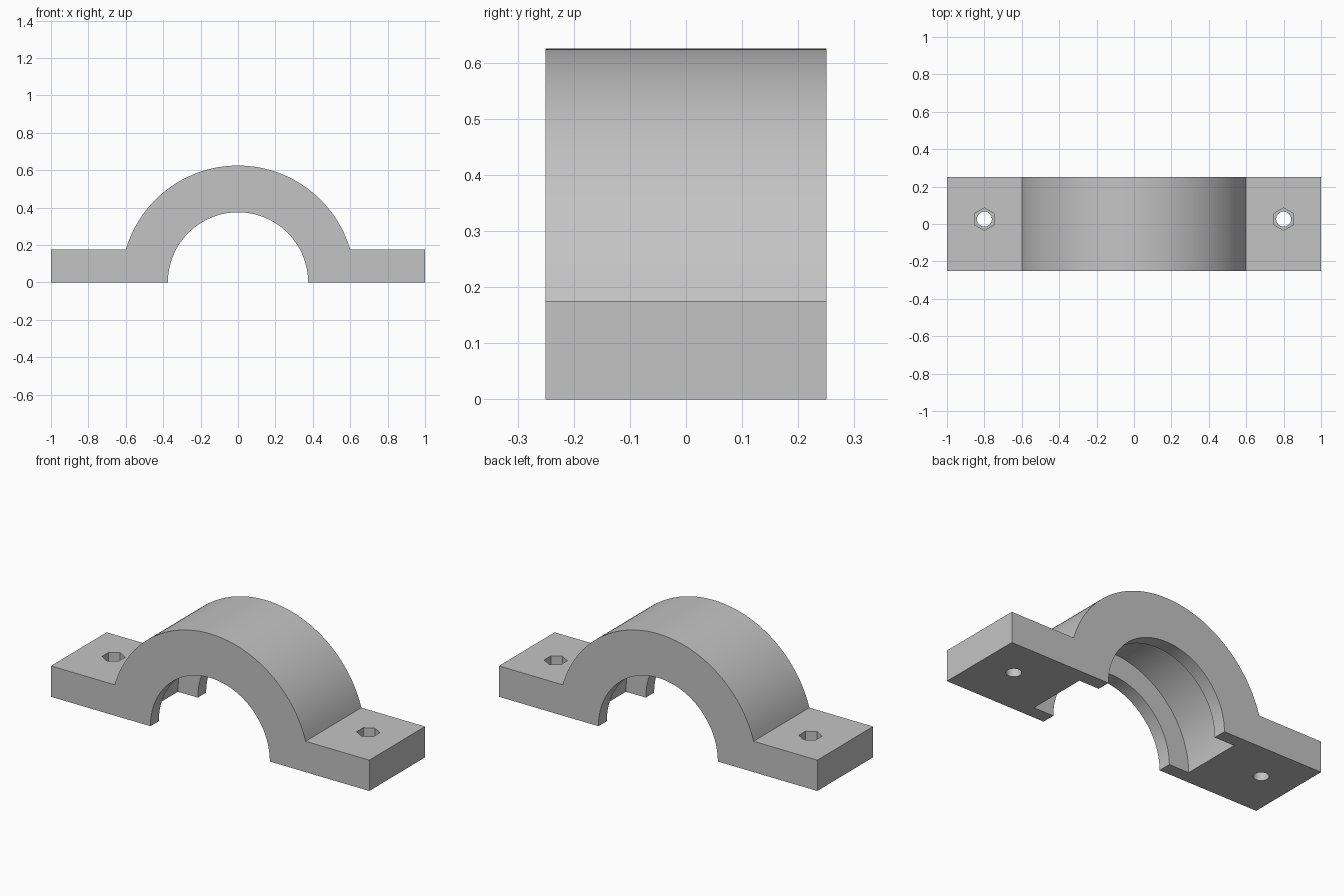
import bpy
import bmesh
import math

cube = bpy.data.objects.get("Cube")
if cube:
    bpy.data.objects.remove(cube, do_unlink=True)

# Main sizes
OUTER, BORE, GROOVE = 0.625, 0.375, 0.5
HALF_DEPTH, LIP = 0.25, 0.075
FLANGE = 0.175
HOLE_X, HOLE_Y = 0.8, 0.026
SEGMENTS = 72

grey = bpy.data.materials.new("plain grey")
grey.use_nodes = True
colour = (0.55, 0.55, 0.55, 1)
grey.diffuse_color = colour
grey.node_tree.nodes["Principled BSDF"].inputs["Base Color"].default_value = colour


def arc(radius, start, end):
    """Points of an arc in the XZ plane."""
    steps = [start + (end - start) * i / SEGMENTS for i in range(SEGMENTS + 1)]
    return [(radius * math.cos(a), radius * math.sin(a)) for a in steps]


def cut(target, name, radius, depth, location, sides, rotation=(0, 0, 0)):
    """Subtract a prism from the target, then remove the cutter."""
    bpy.ops.mesh.primitive_cylinder_add(vertices=sides, radius=radius, depth=depth,
                                        location=location, rotation=rotation)
    cutter = bpy.context.object
    cutter.name = name
    cutter.hide_render = True
    cutter.data.materials.append(grey)
    mod = target.modifiers.new(name, 'BOOLEAN')
    mod.operation = 'DIFFERENCE'
    mod.solver = 'EXACT'
    mod.object = cutter
    bpy.ops.object.select_all(action='DESELECT')
    bpy.context.view_layer.objects.active = target
    target.select_set(True)
    bpy.ops.object.modifier_apply(modifier=mod.name)
    bpy.data.objects.remove(cutter, do_unlink=True)


# Arched clamp body with two flanges, extruded along Y
meet = math.asin(FLANGE / OUTER)
profile = [(1, 0), (1, FLANGE)]
profile += arc(OUTER, meet, math.pi - meet)
profile += [(-1, FLANGE), (-1, 0)]
profile += arc(BORE, math.pi, 0)

bm = bmesh.new()
face = bm.faces.new([bm.verts.new((x, -HALF_DEPTH, z)) for x, z in profile])
extruded = bmesh.ops.extrude_face_region(bm, geom=[face])
moved = [v for v in extruded["geom"] if isinstance(v, bmesh.types.BMVert)]
bmesh.ops.translate(bm, verts=moved, vec=(0, 2 * HALF_DEPTH, 0))
bmesh.ops.recalc_face_normals(bm, faces=bm.faces)
mesh = bpy.data.meshes.new("clamp_half")
bm.to_mesh(mesh)
bm.free()
clamp = bpy.data.objects.new("clamp_half", mesh)
bpy.context.collection.objects.link(clamp)
mesh.materials.append(grey)

# Wide groove inside the bore, leaving a lip at each end
cut(clamp, "bore_groove", GROOVE, 2 * (HALF_DEPTH - LIP), (0, 0, 0),
    2 * SEGMENTS, (math.pi / 2, 0, 0))

# Bolt holes with hexagonal nut pockets in the flanges
for side in (-1, 1):
    x = side * HOLE_X
    cut(clamp, "bolt_hole", 0.04, 1, (x, HOLE_Y, 0), 32)
    cut(clamp, "nut_pocket", 0.06, 0.15, (x, HOLE_Y, FLANGE), 6)

# Smooth curved walls, keep corners crisp
bpy.ops.object.select_all(action='DESELECT')
bpy.context.view_layer.objects.active = clamp
clamp.select_set(True)
bpy.ops.object.shade_smooth_by_angle(angle=math.radians(30))
